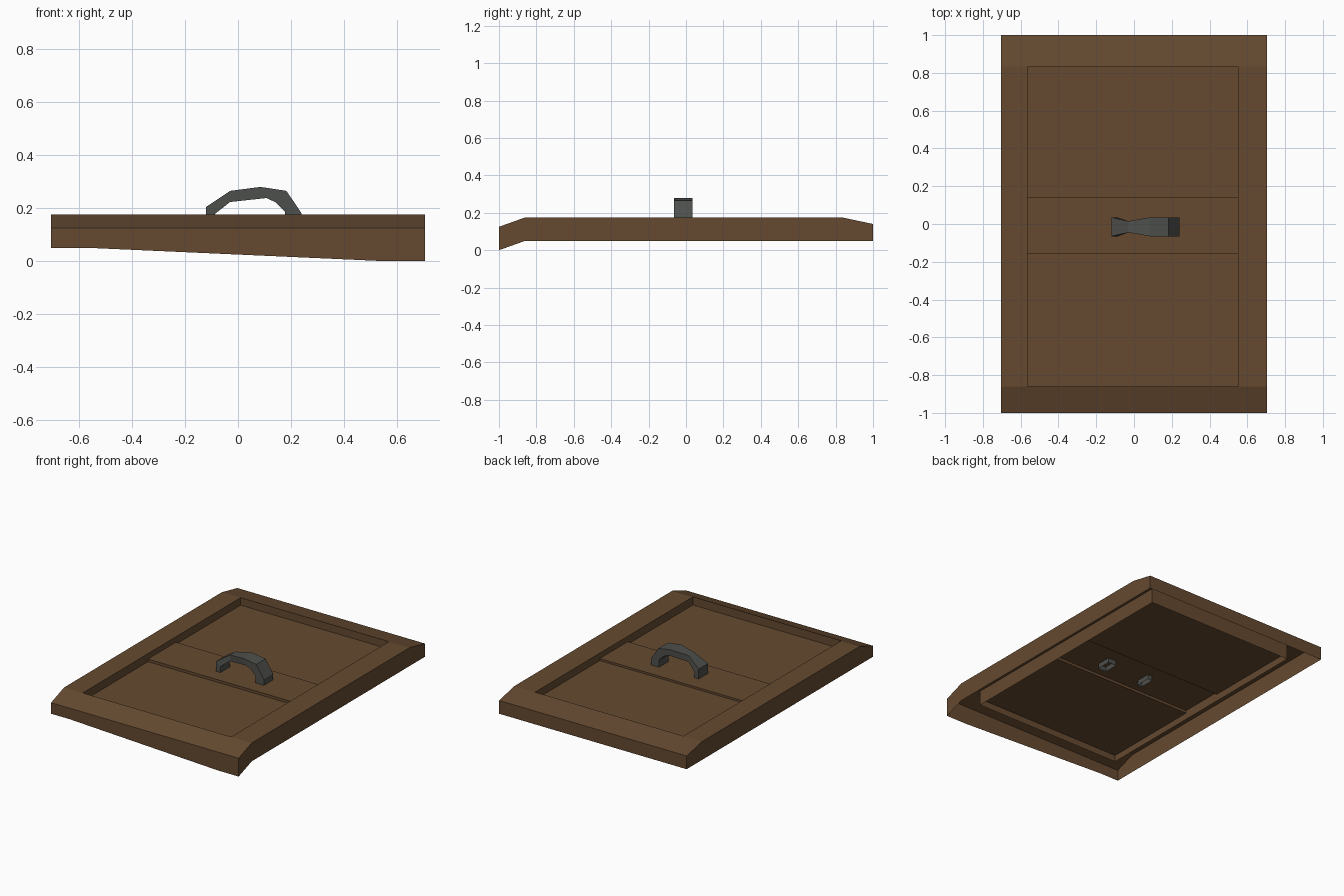
import bpy

if "Cube" in bpy.data.objects:
    bpy.data.objects.remove(bpy.data.objects["Cube"])

def material(name, rgb):
    m = bpy.data.materials.new(name)
    m.diffuse_color = (*rgb, 1)
    m.use_nodes = True
    m.node_tree.nodes["Principled BSDF"].inputs["Base Color"].default_value = m.diffuse_color
    return m

wood = material("brown wood", (0.13, 0.068, 0.03))
iron = material("grey iron", (0.076, 0.08, 0.072))

def build(name, verts, faces, mat):
    me = bpy.data.meshes.new(name)
    me.from_pydata(verts, [], faces)
    me.materials.append(mat)
    me.update()
    ob = bpy.data.objects.new(name, me)
    bpy.context.collection.objects.link(ob)
    return ob

# Grid lines shared by the frame and the panels
XS = (-0.705, -0.565, 0.55, 0.705)
YS = (-1.0, -0.86, 0.835, 1.0)
TOP = (0.125, 0.175, 0.175, 0.14)       # height of the frame top along y

def ring(lo, hi):
    """Grid indices around a square loop, counter-clockwise."""
    n = hi - lo
    return ([(lo + k, lo) for k in range(n)] + [(hi, lo + k) for k in range(n)] +
            [(hi - k, hi) for k in range(n)] + [(lo, hi - k) for k in range(n)])

# Frame: top ring, outer walls with one sagging corner, inner skirt
verts = [(XS[i], YS[j], TOP[j]) for j in range(4) for i in range(4)]
faces = [(j * 4 + i, j * 4 + i + 1, j * 4 + i + 5, j * 4 + i + 4)
         for j in range(3) for i in range(3) if (i, j) != (1, 1)]

def bottom(i, j):
    return 0.0 if j == 0 and i >= 2 else 0.05

for loop, height, flip in ((ring(0, 3), bottom, False),
                           (ring(1, 2), lambda i, j: 0.075, True)):
    base, n = len(verts), len(loop)
    verts += [(XS[i], YS[j], height(i, j)) for i, j in loop]
    for k in range(n):
        m = (k + 1) % n
        a, b = (loop[q][1] * 4 + loop[q][0] for q in (k, m))
        f = (base + k, base + m, b, a)
        faces.append(f[::-1] if flip else f)
build("frame", verts, faces, wood)

# Panels: one stepped sheet with the middle board raised
profile = [(-0.86, 0.12), (-0.16, 0.12), (-0.16, 0.138),
           (0.14, 0.138), (0.14, 0.124), (0.835, 0.124)]
verts = [(x, y, z) for y, z in profile for x in (XS[1], XS[2])]
faces = [(2 * k, 2 * k + 1, 2 * k + 3, 2 * k + 2) for k in range(len(profile) - 1)]
build("panels", verts, faces, wood)

# Handle: open-ended square tube; outer x, z, inner x, z, half width
stations = [(-0.12, 0.105, -0.085, 0.105, 0.05),
            (-0.12, 0.205, -0.087, 0.178, 0.05),
            (-0.03, 0.265, -0.03, 0.223, 0.03),
            (0.085, 0.28, 0.107, 0.238, 0.05),
            (0.183, 0.265, 0.142, 0.222, 0.05),
            (0.24, 0.18, 0.178, 0.186, 0.05),
            (0.24, 0.105, 0.178, 0.105, 0.05)]
YC = -0.015
verts, faces = [], []
for ox, oz, ix, iz, w in stations:
    verts += [(ox, YC - w, oz), (ox, YC + w, oz), (ix, YC + w, iz), (ix, YC - w, iz)]
for s in range(len(stations) - 1):
    for k in range(4):
        a, b = s * 4 + k, s * 4 + (k + 1) % 4
        faces.append((a, a + 4, b + 4, b))
build("handle", verts, faces, iron)
